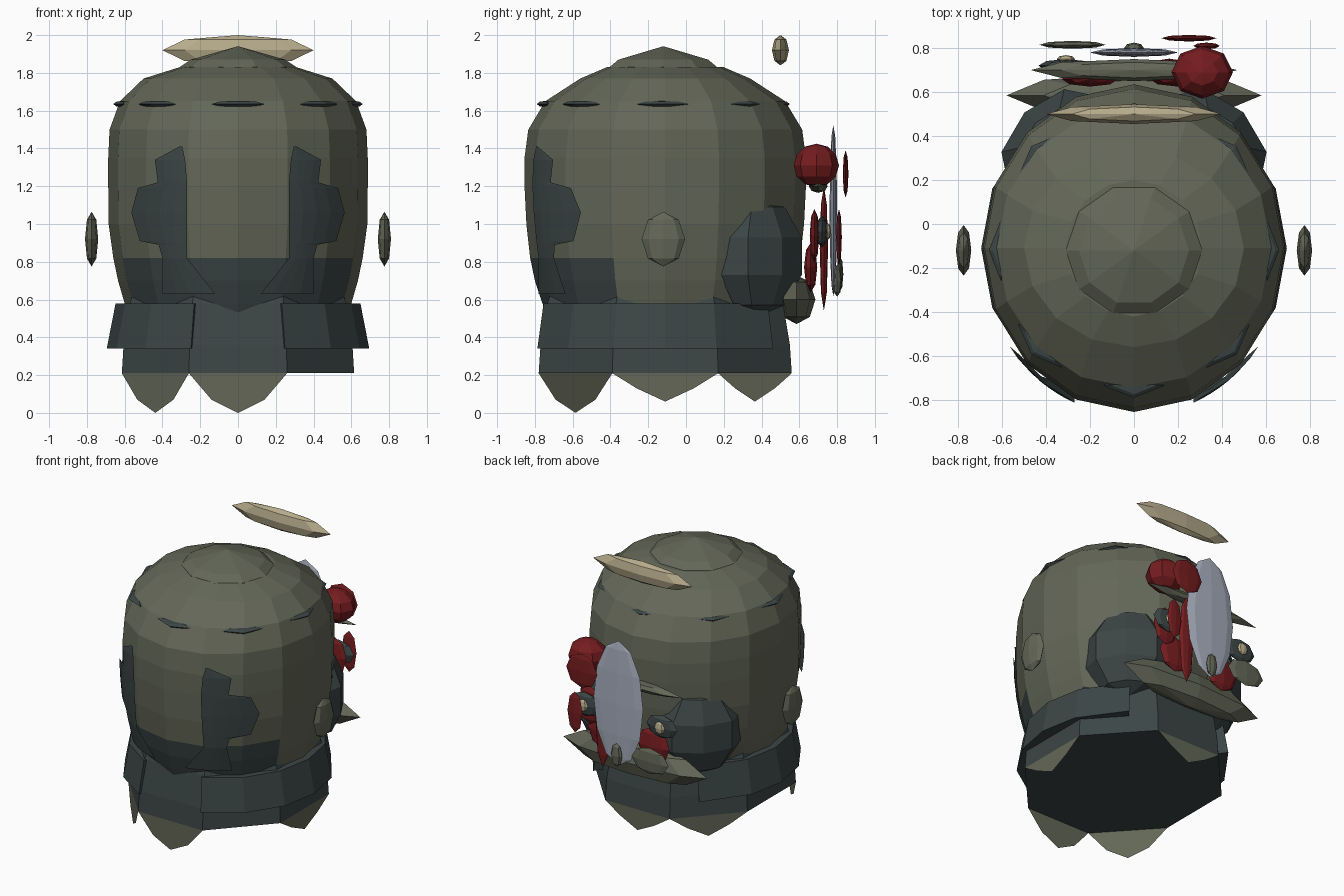
import bpy, bmesh, math
from mathutils import Vector

if "Cube" in bpy.data.objects:
    bpy.data.objects.remove(bpy.data.objects["Cube"])


def mat(name, r, g, b):
    m = bpy.data.materials.new(name)
    m.diffuse_color = (r, g, b, 1)
    m.use_nodes = True
    m.node_tree.nodes["Principled BSDF"].inputs["Base Color"].default_value = m.diffuse_color
    return m


OLIVE = mat("olive", .125, .135, .095)
DARK = mat("dark slate", .045, .06, .06)
RED = mat("deep red", .18, .012, .014)
PALE = mat("pale grey blue", .39, .43, .52)
SAND = mat("sand", .47, .41, .26)
CY = -.11  # y of the head axis


def obj(name, verts, faces, *mats):
    me = bpy.data.meshes.new(name)
    me.from_pydata(verts, [], faces)
    for m in mats:
        me.materials.append(m)
    o = bpy.data.objects.new(name, me)
    bpy.context.collection.objects.link(o)
    return o


def blob(name, loc, radii, m, seg=8, rings=4, turn=0):
    """Low-poly ellipsoid."""
    bm = bmesh.new()
    bmesh.ops.create_uvsphere(bm, u_segments=seg, v_segments=rings, radius=1)
    me = bpy.data.meshes.new(name)
    bm.to_mesh(me)
    bm.free()
    me.materials.append(m)
    o = bpy.data.objects.new(name, me)
    o.location, o.scale, o.rotation_euler.z = loc, radii, turn
    bpy.context.collection.objects.link(o)
    return o


def lathe(name, rings, n, cy, *mats):
    """Closed stack of elliptical rings (z, x radius, y radius)."""
    vs, fs = [], []
    for z, a, b in rings:
        for i in range(n):
            t = 2 * math.pi * i / n
            vs.append((a * math.cos(t), cy + b * math.sin(t), z))
    for r in range(len(rings) - 1):
        for i in range(n):
            j = (i + 1) % n
            fs.append((r * n + i, r * n + j, (r + 1) * n + j, (r + 1) * n + i))
    fs += [tuple(range((len(rings) - 1) * n, len(rings) * n)), tuple(reversed(range(n)))]
    return obj(name, vs, fs, *mats)


# Head dome
PROFILE = [(.5, .58, .62), (.58, .60, .65), (.70, .635, .69), (.82, .66, .715),
           (1.0, .685, .735), (1.2, .687, .745), (1.35, .687, .745), (1.5, .68, .725),
           (1.65, .625, .635), (1.77, .50, .45), (1.83, .31, .31)]


def radii_at(z):
    for (z0, a0, b0), (z1, a1, b1) in zip(PROFILE, PROFILE[1:]):
        if z <= z1:
            t = (z - z0) / (z1 - z0)
            return a0 + t * (a1 - a0), b0 + t * (b1 - b0)
    return PROFILE[-1][1:]


dome = lathe("head_dome", PROFILE, 16, CY, OLIVE, DARK)
for p in dome.data.polygons:
    c = p.center
    if c.z < .58 or (c.z < .82 and c.y < -.4):
        p.material_index = 1

# Crown cap, ears, floating ring plate
lathe("crown_cap", [(1.80, .31, .30), (1.83, .31, .30), (1.87, .25, .25), (1.94, .004, .004)],
      10, -.12, OLIVE)
for s in (-1, 1):
    blob("ear", (s * .775, -.12, .92), (.035, .115, .145), OLIVE)
blob("halo", (0, .5, 1.92), (.40, .045, .08), SAND)

# Flat pointed studs around the brow line
for i in range(8):
    t = i * math.pi / 4
    blob("brow_stud", (.605 * math.cos(t), -.12 + .615 * math.sin(t), 1.635),
         (.055, .14, .018), DARK, seg=4, turn=t)


# Dark locks lying on the front of the dome: rows of (z, inner x, outer x)
def lock(name, rows, side, lift=.016, cols=4):
    vs, fs = [], []
    for z, x0, x1 in rows:
        a, b = radii_at(z)
        for k in range(cols + 1):
            x = x0 + (x1 - x0) * k / cols
            y = CY - b * math.sqrt(max(0, 1 - (x / (a + .01)) ** 2)) - lift
            vs.append((side * x, y, z))
    w = cols + 1
    for r in range(len(rows) - 1):
        for k in range(cols):
            f = (r * w + k, r * w + k + 1, (r + 1) * w + k + 1, (r + 1) * w + k)
            fs.append(f if side < 0 else f[::-1])
    return obj(name, vs, fs, DARK)


ROWS = [(1.41, .295, .31), (1.34, .28, .44), (1.22, .27, .425), (1.19, .27, .53),
        (1.06, .27, .565), (.91, .27, .52), (.95, .27, .46), (.82, .27, .40), (.63, .12, .40)]
ROWS[6] = (.89, .27, .42)
for s in (-1, 1):
    lock("front_lock", ROWS, s)

# Neck: octagonal column with a flat underside
OCT = [(.26, -.67), (.615, -.28), (.615, .28), (.26, .67),
       (-.26, .67), (-.615, .28), (-.615, -.28), (-.26, -.67)]
nv = [(x * k, CY + y * k, z) for z, k in ((.21, 1), (.36, .985), (.58, .93), (.64, .9))
      for x, y in OCT]
nf = [(r * 8 + i, r * 8 + (i + 1) % 8, r * 8 + 8 + (i + 1) % 8, r * 8 + 8 + i)
      for r in range(3) for i in range(8)]
obj("neck", nv, nf + [tuple(range(7, -1, -1)), tuple(range(24, 32))], DARK)

# Flared collar halves following the head, open at the front and back
ANG = [math.radians(d) for d in (-69, -45, -22, 0, 22, 52)]
M = len(ANG)
for s in (-1, 1):
    cv = [(s * a * math.cos(t), CY + b * math.sin(t), z)
          for z, a, b in ((.34, .695, .725), (.58, .648, .69), (.58, .57, .60), (.34, .60, .63))
          for t in ANG]
    cf = [(r * M + i, r * M + i + 1, (r + 1) % 4 * M + i + 1, (r + 1) % 4 * M + i)
          for r in range(4) for i in range(M - 1)]
    cf += [(0, M, 2 * M, 3 * M), (4 * M - 1, 3 * M - 1, 2 * M - 1, M - 1)]
    obj("collar", cv, [f[::-1] for f in cf] if s < 0 else cf, DARK)

# Pointed petals hanging from the neck edge: octagon edge -> tip height
for e, tip in ((7, 0), (6, 0), (1, .06), (3, .06), (4, .06)):
    a, b = Vector(OCT[e]), Vector(OCT[(e + 1) % 8])
    pv = []
    for t, z in ((0, .21), (.23, tip + .07), (.5, tip), (.77, tip + .07), (1, .21)):
        q = a.lerp(b, t)
        pv.append((q.x, q.y + CY, z))
    obj("petal", pv, [tuple(range(5))], OLIVE)

# Face: cheeks, eyes, jaw bar, brow bar
for s in (-1, 1):
    blob("cheek", (s * .37, .38, .83), (.19, .30, .32), DARK, rings=5, turn=s * math.pi / 4
         if s > 0 else math.pi * .75)
    blob("eye", (s * .31, .72, .96), (.125, .03, .085), DARK)
    blob("pupil", (s * .31, .75, .96), (.042, .018, .045), SAND)
    blob("lower_fin", (s * .20, .66, .77), (.13, .035, .13), RED)
blob("jaw_bar", (0, .585, .60), (.58, .10, .13), OLIVE)
blob("brow_bar", (0, .70, 1.2), (.47, .05, .035), OLIVE)

# Mask plate with its trims
blob("mask_plate", (0, .78, 1.07), (.20, .02, .455), PALE, 8, 6)
blob("chin_drop", (0, .80, .70), (.045, .025, .085), OLIVE)
blob("cheek_disc", (-.28, .815, .735), (.15, .018, .095), OLIVE)
blob("red_spike", (.16, .73, .87), (.06, .022, .33), RED)
blob("red_eye_patch", (.30, .68, .94), (.10, .025, .14), RED)
blob("red_eye_disc", (.33, .81, .93), (.06, .015, .15), RED)
blob("red_upper_disc", (.25, .845, 1.265), (.125, .015, .125), RED)
blob("red_ball", (.31, .69, 1.31), (.14, .12, .115), RED, 8, 6)
